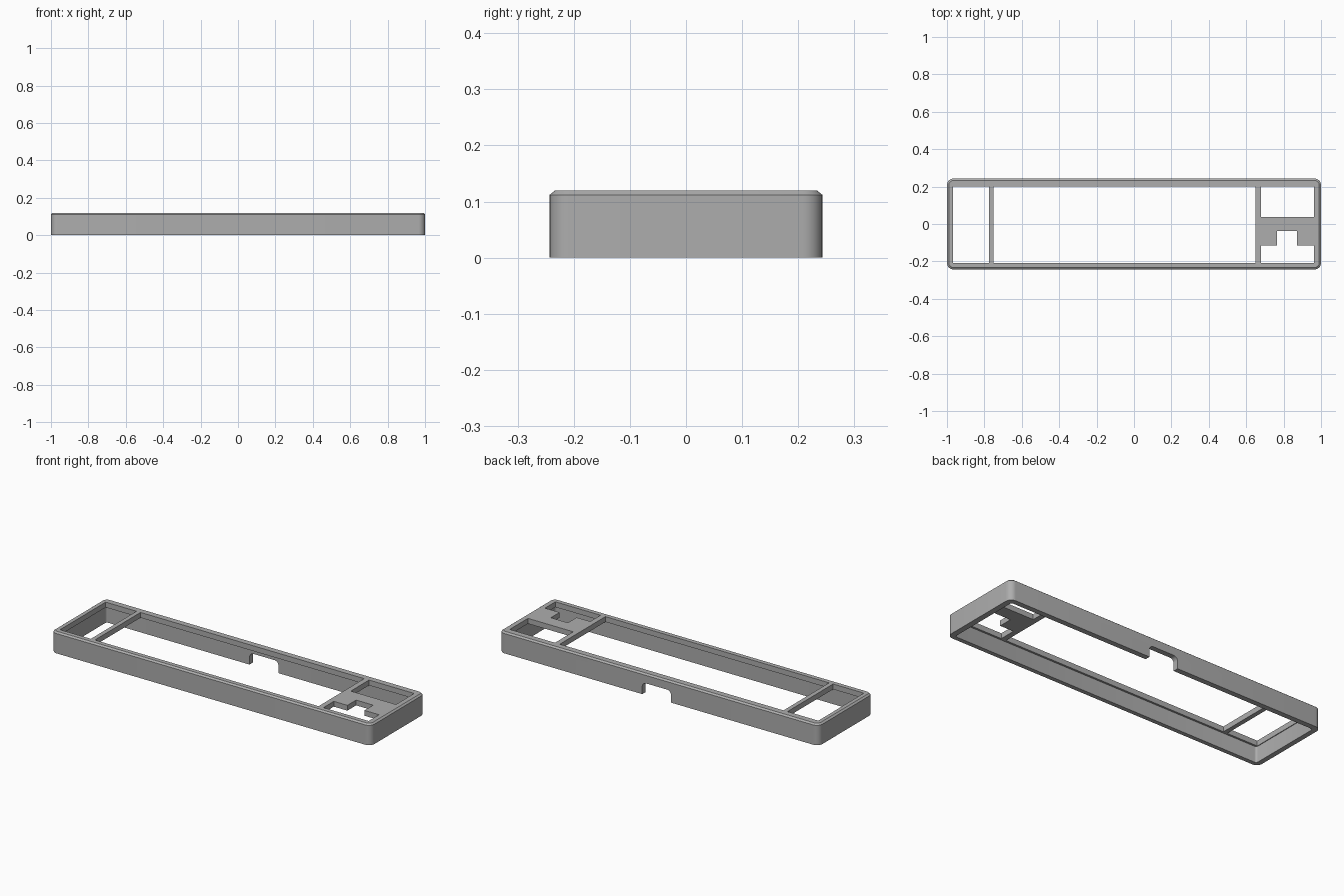
import bpy, bmesh, math

cube = bpy.data.objects.get("Cube")
if cube:
    bpy.data.objects.remove(cube, do_unlink=True)

grey = bpy.data.materials.new("plain_grey")
grey.use_nodes = True
colour = (0.42, 0.42, 0.42, 1)
grey.diffuse_color = colour
grey.node_tree.nodes["Principled BSDF"].inputs["Base Color"].default_value = colour

HX, HY, TOP = 1.0, 0.243, 0.12
LIP = 0.09                      # underside of the top plate


def rounded_rect(x0, x1, y0, y1, r, steps=8):
    pts = []
    corners = [(x1 - r, y1 - r), (x0 + r, y1 - r), (x0 + r, y0 + r), (x1 - r, y0 + r)]
    for i, (cx, cy) in enumerate(corners):
        for k in range(steps + 1):
            a = math.pi / 2 * (i + k / steps)
            pts.append((cx + r * math.cos(a), cy + r * math.sin(a)))
    return pts


def rect(x0, x1, y0, y1):
    return [(x0, y0), (x1, y0), (x1, y1), (x0, y1)]


def loft(name, rings):
    """Closed solid through matching rings of 3D points."""
    bm = bmesh.new()
    loops = [[bm.verts.new(p) for p in ring] for ring in rings]
    n = len(loops[0])
    for a, b in zip(loops, loops[1:]):
        for i in range(n):
            j = (i + 1) % n
            bm.faces.new((a[i], a[j], b[j], b[i]))
    bm.faces.new(loops[0][::-1])
    bm.faces.new(loops[-1])
    bmesh.ops.recalc_face_normals(bm, faces=bm.faces)
    mesh = bpy.data.meshes.new(name)
    bm.to_mesh(mesh)
    bm.free()
    mesh.materials.append(grey)
    obj = bpy.data.objects.new(name, mesh)
    bpy.context.collection.objects.link(obj)
    return obj


def flat(pts, z):
    return [(x, y, z) for x, y in pts]


def prism(name, pts, z0, z1):
    return loft(name, [flat(pts, z0), flat(pts, z1)])


# Outer body with rounded corners and a small chamfer round the top
c = 0.01
body = rounded_rect(-HX, HX, -HY, HY, 0.035)
top = rounded_rect(-HX + c, HX - c, -HY + c, HY - c, 0.025)
case = loft("case_frame", [flat(body, 0), flat(body, TOP - 0.008), flat(top, TOP)])

# Hollow underside
cutters = [prism("cavity", rounded_rect(-0.972, 0.968, -0.219, 0.213, 0.012, 4), -0.1, LIP)]

# Openings in the top plate: end bay, main bay, rear corner bay, stepped bay
back, front = 0.2, -0.208
left, right = 0.68, 0.963
stepped = [(left, front), (right, front), (right, -0.115), (0.872, -0.115),
           (0.872, -0.037), (0.765, -0.037), (0.765, -0.115), (left, -0.115)]
for pts in (rect(-0.968, -0.775, front, back), rect(-0.75, 0.65, front, back),
            rect(left, right, 0.037, back), stepped):
    cutters.append(prism("opening", pts, 0.05, 0.2))

# Cable notch in the rear wall, with rounded upper corners
x0, x1, h, r = -0.077, 0.104, 0.067, 0.025
arch = [(x0, -0.05), (x1, -0.05)]
for cx, start in ((x1 - r, 0), (x0 + r, math.pi / 2)):
    for k in range(9):
        a = start + math.pi / 2 * k / 8
        arch.append((cx + r * math.cos(a), h - r + r * math.sin(a)))
cutters.append(loft("notch", [[(x, y, z) for x, z in arch] for y in (0.15, 0.3)]))

# Cut everything and bake the result
for cutter in cutters:
    mod = case.modifiers.new("cut", "BOOLEAN")
    mod.operation, mod.solver, mod.object = "DIFFERENCE", "EXACT", cutter
bpy.context.view_layer.update()
result = bpy.data.meshes.new_from_object(
    case.evaluated_get(bpy.context.evaluated_depsgraph_get()))
case.modifiers.clear()
case.data = result
for cutter in cutters:
    bpy.data.objects.remove(cutter, do_unlink=True)

bpy.ops.object.select_all(action="DESELECT")
case.select_set(True)
bpy.context.view_layer.objects.active = case
bpy.ops.object.shade_smooth_by_angle(angle=math.radians(30))
